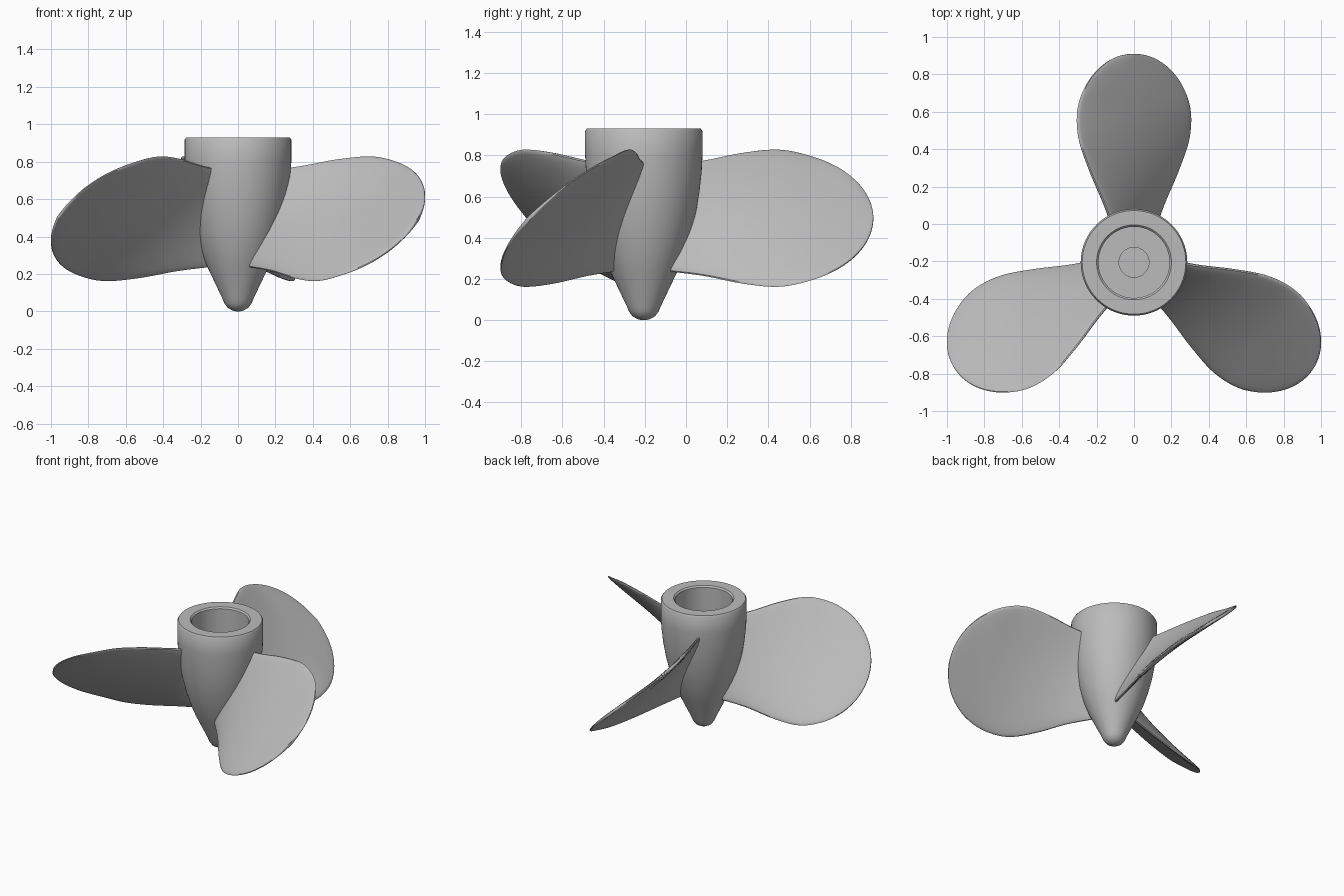
import bpy, bmesh, math

if "Cube" in bpy.data.objects:
    bpy.data.objects.remove(bpy.data.objects["Cube"], do_unlink=True)

AXIS_Y = -0.205
MID_Z = 0.495

metal = bpy.data.materials.new("grey_metal")
metal.use_nodes = True
metal.diffuse_color = (0.5, 0.5, 0.5, 1)
metal.node_tree.nodes["Principled BSDF"].inputs["Base Color"].default_value = (0.5, 0.5, 0.5, 1)

# Outer hub profile as (radius, height)
OUTER = [(0.03, 0.005), (0.055, 0.019), (0.073, 0.043), (0.083, 0.068), (0.165, 0.24),
         (0.197, 0.32), (0.229, 0.42), (0.253, 0.52), (0.27, 0.62), (0.281, 0.72),
         (0.285, 0.8), (0.285, 0.918), (0.277, 0.93)]
# Rim, bore, step and pilot hole
INNER = [(0.2, 0.93), (0.19, 0.92), (0.19, 0.55), (0.08, 0.55), (0.08, 0.3)]

# Blade half-width and half-height at even steps from root to tip
HALF_U = [0.085, 0.152, 0.235, 0.296, 0.303, 0.26, 0.188, 0.099, 0]
HALF_Z = [0.255, 0.28, 0.318, 0.333, 0.301, 0.248, 0.175, 0.09, 0]
R_ROOT, R_SPAN = 0.09, 1.025


def finish(name, bm, angle=0):
    bmesh.ops.recalc_face_normals(bm, faces=bm.faces)
    mesh = bpy.data.meshes.new(name)
    bm.to_mesh(mesh)
    bm.free()
    mesh.materials.append(metal)
    obj = bpy.data.objects.new(name, mesh)
    bpy.context.collection.objects.link(obj)
    obj.location.y = AXIS_Y
    obj.rotation_euler.z = angle
    bpy.ops.object.select_all(action="DESELECT")
    obj.select_set(True)
    bpy.context.view_layer.objects.active = obj
    bpy.ops.object.shade_smooth_by_angle(angle=math.radians(35))
    return obj


def skin(bm, rings):
    """Bridge closed rings of points and cap both ends."""
    rows = [[bm.verts.new(p) for p in ring] for ring in rings]
    n = len(rows[0])
    for a, b in zip(rows, rows[1:]):
        for i in range(n):
            j = (i + 1) % n
            bm.faces.new((a[i], a[j], b[j], b[i]))
    bm.faces.new(rows[0])
    bm.faces.new(rows[-1])


def smooth(table, q):
    """Catmull-Rom sample of an evenly spaced table."""
    x = q * (len(table) - 1)
    i = min(int(x), len(table) - 2)
    f = x - i
    p1, p2 = table[i], table[i + 1]
    p0 = table[i - 1] if i else 2 * p1 - p2
    p3 = table[i + 2] if i + 2 < len(table) else 2 * p2 - p1
    return p1 + f / 2 * (p2 - p0 + f * (2*p0 - 5*p1 + 4*p2 - p3 + f * (3*(p1 - p2) + p3 - p0)))


def hub_radius(z):
    for (r0, z0), (r1, z1) in zip(OUTER, OUTER[1:]):
        if z0 <= z <= z1:
            return r0 + (r1 - r0) * (z - z0) / (z1 - z0)
    return OUTER[-1][0]


def root_q(s):
    """Span position where the chord point s sinks just under the hub."""
    q = 0.1
    for _ in range(12):
        u, z = s * smooth(HALF_U, q), MID_Z - s * smooth(HALF_Z, q)
        r = math.sqrt(max((hub_radius(z) - 0.025) ** 2 - u * u, 0))
        q = math.asin(max(0, min(1, (r - R_ROOT) / R_SPAN))) * 2 / math.pi
    return q


def blade_point(a, t):
    s, side = math.cos(a), math.sin(a)
    start = root_q(s)
    q = start + (1 - start) * t
    u, z = max(smooth(HALF_U, q), 0.008), max(smooth(HALF_Z, q), 0.007)
    length = math.hypot(u, z)
    thick = (0.026 - 0.016 * q) * math.copysign(abs(side) ** 0.7, side)
    r = R_ROOT + R_SPAN * math.sin(q * math.pi / 2)
    return (s * u + thick * z / length, r, MID_Z - s * z + thick * u / length)


# Hub turned on its axis
SEG = 72
bm = bmesh.new()
skin(bm, [[(r * math.cos(k * math.tau / SEG), r * math.sin(k * math.tau / SEG), z)
           for k in range(SEG)] for r, z in [(0.012, 0)] + OUTER + INNER])
finish("hub", bm)

# Three twisted blades
AROUND, ALONG = 40, 40
for i in range(3):
    bm = bmesh.new()
    skin(bm, [[blade_point(k * math.tau / AROUND, j / ALONG) for k in range(AROUND)]
              for j in range(ALONG + 1)])
    finish("blade_%d" % (i + 1), bm, i * math.tau / 3)
